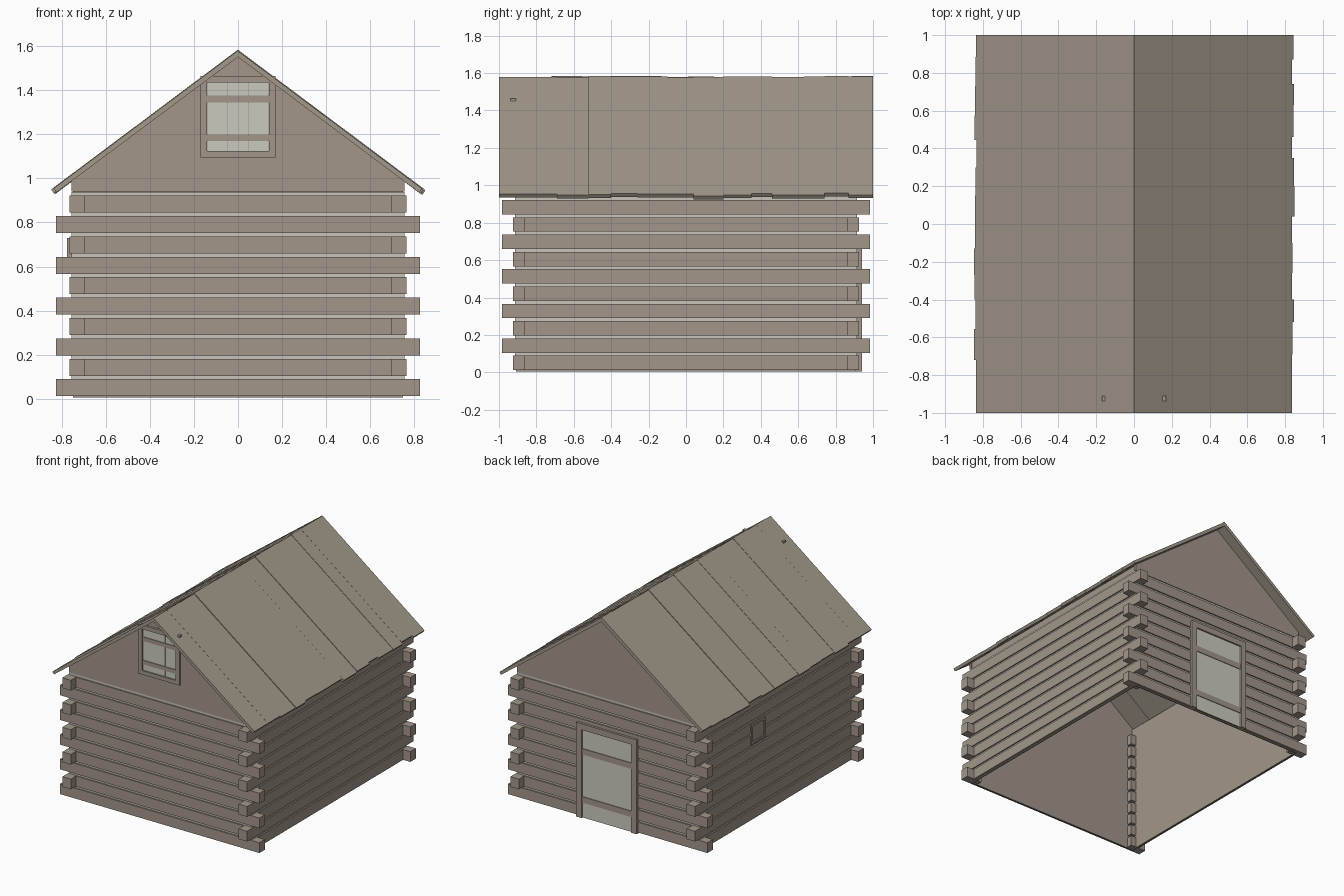
import bpy
import bmesh
import random

random.seed(4)
if "Cube" in bpy.data.objects:
    bpy.data.objects.remove(bpy.data.objects["Cube"], do_unlink=True)


def material(name, rgb):
    m = bpy.data.materials.new(name)
    m.use_nodes = True
    m.diffuse_color = (*rgb, 1)
    bsdf = m.node_tree.nodes["Principled BSDF"]
    bsdf.inputs["Base Color"].default_value = (*rgb, 1)
    bsdf.inputs["Roughness"].default_value = 0.9
    return m


WOOD = material("weathered_wood", (0.36, 0.305, 0.255))
ROOF = material("roof_wood", (0.36, 0.315, 0.255))
CHINK = material("pale_chinking", (0.60, 0.56, 0.49))
PANEL = material("pale_boards", (0.60, 0.585, 0.52))


def finish(name, bm, mat):
    bmesh.ops.recalc_face_normals(bm, faces=bm.faces)
    mesh = bpy.data.meshes.new(name)
    bm.to_mesh(mesh)
    bm.free()
    mesh.materials.append(mat)
    ob = bpy.data.objects.new(name, mesh)
    bpy.context.collection.objects.link(ob)
    return ob


def prism(bm, profile, y0, y1):
    """Extrude an (x, z) outline from y0 to y1."""
    a = [bm.verts.new((x, y0, z)) for x, z in profile]
    b = [bm.verts.new((x, y1, z)) for x, z in profile]
    bm.faces.new(a)
    bm.faces.new(b[::-1])
    n = len(a)
    for i in range(n):
        bm.faces.new((a[i], b[i], b[(i + 1) % n], a[(i + 1) % n]))


def box(bm, x, y, z):
    prism(bm, [(x[0], z[0]), (x[1], z[0]), (x[1], z[1]), (x[0], z[1])], *sorted(y))


def boxes(name, parts, mat):
    bm = bmesh.new()
    for p in parts:
        box(bm, *p)
    return finish(name, bm, mat)


def span(sign, a, b):
    return tuple(sorted((sign * a, sign * b)))


LEVELS, STEP, LOG_H, BASE = 10, 0.0925, 0.077, 0.012
SIGNS = (-1, 1)

# Logs: outer plates along the walls, solid blocks at the interlocking corners
end_logs, side_logs, end_chinks, side_chinks = [], [], [], []
for i in range(LEVELS):
    z = (BASE + i * STEP, BASE + i * STEP + LOG_H)
    gap = (z[1] - 0.002, z[1] + STEP - LOG_H + 0.002)
    long_end = i % 2 == 0
    reach_x = 0.825 if long_end else 0.76
    reach_y = 0.92 if long_end else 0.985
    for s in SIGNS:
        end_logs.append(((-reach_x, reach_x), span(s, 0.9, 0.925), z))
        side_logs.append((span(s, 0.74, 0.765), (-reach_y, reach_y), z))
        end_chinks.append(((-0.755, 0.755), span(s, 0.907, 0.915), gap))
        side_chinks.append((span(s, 0.747, 0.755), (-0.914, 0.914), gap))
        for t in SIGNS:
            if long_end:
                end_logs.append((span(t, 0.695, 0.825), span(s, 0.86, 0.925), z))
            else:
                side_logs.append((span(s, 0.695, 0.765), span(t, 0.86, 0.985), z))
boxes("end_wall_logs", end_logs, WOOD)
boxes("side_wall_logs", side_logs, WOOD)
boxes("end_wall_chinking", end_chinks, CHINK)
boxes("side_wall_chinking", side_chinks, CHINK)

# Thin inner walls, open underneath
boxes("side_walls", [(span(s, 0.738, 0.748), (-0.908, 0.908), (0.005, 0.99)) for s in SIGNS], WOOD)
boxes("end_walls", [((-0.748, 0.748), span(s, 0.898, 0.908), (0.005, 0.96)) for s in SIGNS], WOOD)

# Gables
bm = bmesh.new()
for s in SIGNS:
    prism(bm, [(-0.755, 0.94), (0.755, 0.94), (0.755, 0.99), (0, 1.555), (-0.755, 0.99)],
          *span(s, 0.9, 0.92))
finish("gables", bm, WOOD)

# Roof planks, slightly uneven in length and height
PITCH, RIDGE, THICK = 0.748, 1.578, 0.022
SEAMS = {
    1: [-1, -.84, -.69, -.52, -.4, -.26, -.1, .04, .2, .35, .46, .63, .74, .87, 1],
    -1: [-1, -.83, -.72, -.555, -.4, -.27, -.13, .01, .15, .3, .445, .575, .73, .885, 1],
}
for side, seams in SEAMS.items():
    bm = bmesh.new()
    for y0, y1 in zip(seams, seams[1:]):
        top = RIDGE + random.uniform(-0.002, 0.006)
        length = random.uniform(0.834, 0.85)
        eave = top - PITCH * length
        prism(bm, [(0, top), (side * length, eave),
                   (side * (length - THICK * 0.6), eave - THICK * 0.8),
                   (0, RIDGE - THICK * 1.25)], y0, y1)
    finish("left_roof_planks" if side > 0 else "right_roof_planks", bm, ROOF)

# Gable window at the front: frame, boards and battens
boxes("window_frame", [
    (span(s, 0.14, 0.17), (-0.937, -0.91), (1.095, 1.465)) for s in SIGNS] + [
    ((-0.14, 0.14), (-0.937, -0.91), z) for z in ((1.095, 1.125), (1.435, 1.465))], WOOD)
boxes("window_boards", [
    ((x + 0.001, x + 0.092), (-0.926, -0.918), (1.125, 1.435)) for x in (-0.14, -0.047, 0.046)], PANEL)
boxes("window_battens", [
    ((-0.14, 0.14), (-0.931, -0.924), (z - 0.015, z + 0.015)) for z in (1.185, 1.36)], WOOD)

# Door at the back: frame, boards and battens
boxes("door_frame", [
    (span(s, 0.205, 0.25), (0.9, 0.942), (0.005, 0.71)) for s in SIGNS] + [
    ((-0.205, 0.205), (0.9, 0.942), (0.665, 0.71))], WOOD)
boxes("door_boards", [((-0.206, 0.206), (0.922, 0.93), (0.005, 0.666))], PANEL)
boxes("door_battens", [
    ((-0.205, 0.205), (0.928, 0.935), (z - 0.022, z + 0.022)) for z in (0.14, 0.5)], WOOD)

# Small shuttered hatch on the right wall
boxes("hatch_frame", [
    ((-0.775, -0.75), y, (0.58, 0.73)) for y in ((0.165, 0.183), (0.312, 0.33))] + [
    ((-0.775, -0.75), (0.183, 0.312), z) for z in ((0.58, 0.597), (0.713, 0.73))], WOOD)
boxes("hatch_shutter", [((-0.768, -0.76), (0.183, 0.312), (0.597, 0.713))], WOOD)
